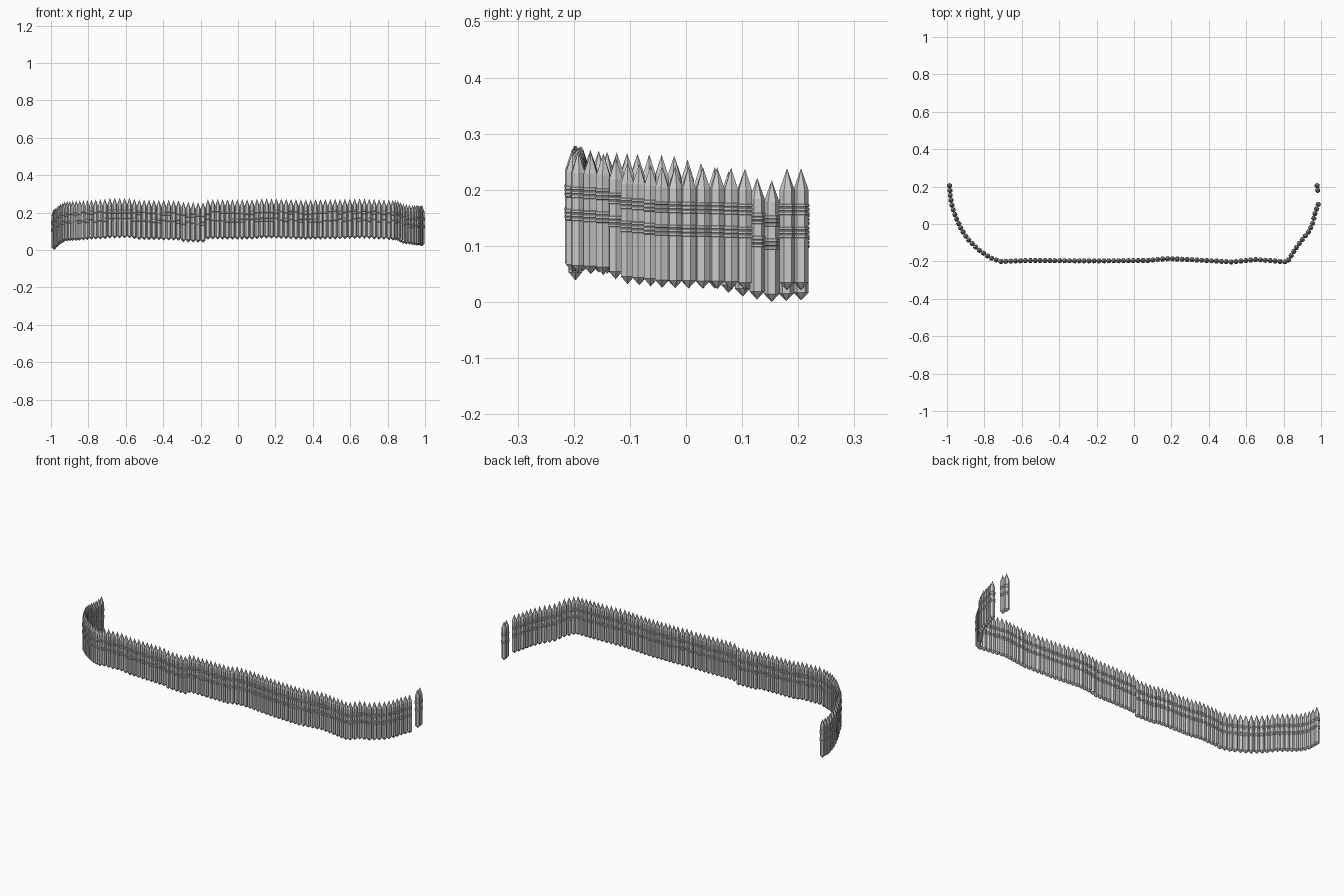
import bpy, math, random
from mathutils import Vector

if "Cube" in bpy.data.objects:
    bpy.data.objects.remove(bpy.data.objects["Cube"])

random.seed(4)
SIDES, RADIUS, STEP = 6, 0.0135, 0.0262

# Fence line: x, y, ground height
PATH = [(-.986, .205, .003), (-.982, .15, 0), (-.972, .09, .012), (-.95, .03, .03),
        (-.925, -.025, .045), (-.89, -.08, .047), (-.835, -.135, .05), (-.77, -.18, .055),
        (-.715, -.2, .056), (-.70, -.2, .062), (-.56, -.195, .062), (-.55, -.195, .054),
        (-.32, -.197, .05), (-.30, -.197, .042), (-.17, -.197, .038), (-.16, -.197, .056),
        (.09, -.195, .054), (.11, -.19, .06), (.19, -.185, .06), (.35, -.193, .054),
        (.52, -.203, .056), (.655, -.19, .06), (.82, -.203, .052), (.865, -.13, .047),
        (.872, -.12, .033), (.90, -.083, .03), (.935, -.04, .025), (.955, .003, .024),
        (.97, .065, .023), (.985, .105, .021)]


def walk(points, step):
    """Evenly spaced positions and headings along a polyline."""
    pts = [Vector(p) for p in points]
    lens = [(b - a).xy.length for a, b in zip(pts, pts[1:])]
    total = sum(lens)
    count = round(total / step)
    for i in range(count + 1):
        d, k = total * i / count, 0
        while k < len(lens) - 1 and d > lens[k]:
            d -= lens[k]
            k += 1
        a, b = pts[k], pts[k + 1]
        yield a.lerp(b, min(1, d / lens[k])), math.atan2(b.y - a.y, b.x - a.x)


def lathe(verts, faces, profile, pos, angle):
    """Add a closed six-sided turned shape; zero radius makes a point."""
    rings = []
    for r, z in profile:
        n = 1 if r == 0 else SIDES
        rings.append(range(len(verts), len(verts) + n))
        for i in range(n):
            a = angle + math.tau * i / SIDES
            verts.append((pos.x + r * math.cos(a), pos.y + r * math.sin(a), pos.z + z))
    for lo, hi in zip(rings, rings[1:]):
        for i in range(SIDES):
            j = (i + 1) % SIDES
            if len(lo) == 1:
                faces.append((lo[0], hi[j], hi[i]))
            elif len(hi) == 1:
                faces.append((lo[i], lo[j], hi[0]))
            else:
                faces.append((lo[i], lo[j], hi[j], hi[i]))


def make_object(name, verts, faces):
    mesh = bpy.data.meshes.new(name)
    mesh.from_pydata(verts, [], faces)
    mesh.update()
    bpy.context.collection.objects.link(bpy.data.objects.new(name, mesh))


# Stake outline with pointed foot and tip, and one rope coil
STAKE = [(0, 0), (RADIUS, .014), (RADIUS, .179), (0, .217)]
COIL = [(RADIUS * .95, -.0035), (RADIUS * 1.1, -.002), (RADIUS * 1.1, .002), (RADIUS * .95, .0035)]

# Main run plus the two stakes standing beyond the gap
places = list(walk(PATH, STEP))
places += [(Vector((.982, .18, .021)), math.pi / 2), (Vector((.979, .205, .021)), math.pi / 2)]

stakes, ropes = ([], []), ([], [])
for pos, heading in places:
    turn = heading + random.uniform(-.15, .15)
    lathe(*stakes, STAKE, pos, turn)
    # Two lashings of three coils each
    for band in (.103, .144):
        for k in (-1, 0, 1):
            lathe(*ropes, [(r, z + band + k * .007) for r, z in COIL], pos, turn)

make_object("palisade_stakes", *stakes)
make_object("rope_lashings", *ropes)
